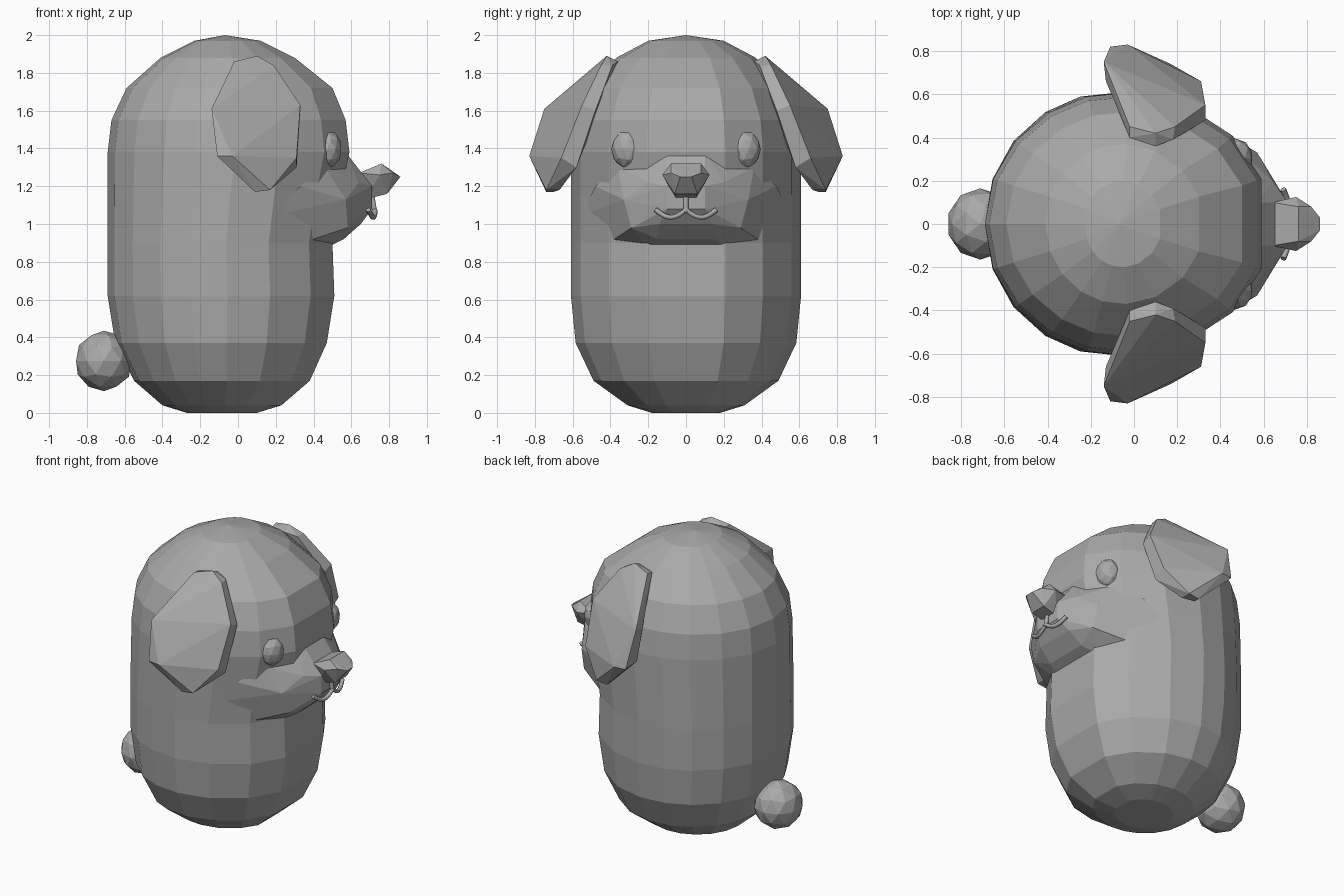
import bpy
import bmesh
from math import sin, cos, pi, radians
from mathutils import Vector

default_cube = bpy.data.objects.get("Cube")
if default_cube:
    bpy.data.objects.remove(default_cube, do_unlink=True)

# Single plain clay colour
GREY = (0.4, 0.4, 0.4, 1.0)
clay = bpy.data.materials.new("plain_grey")
clay.use_nodes = True
clay.diffuse_color = GREY
shader = next(n for n in clay.node_tree.nodes if n.type == 'BSDF_PRINCIPLED')
shader.inputs["Base Color"].default_value = GREY


def finish(name, bm):
    """Turn a bmesh into a flat shaded object."""
    bmesh.ops.recalc_face_normals(bm, faces=bm.faces)
    mesh = bpy.data.meshes.new(name)
    bm.to_mesh(mesh)
    bm.free()
    mesh.materials.append(clay)
    obj = bpy.data.objects.new(name, mesh)
    bpy.context.collection.objects.link(obj)
    return obj


def faceted(name, points, side=1, both=False):
    """Chiselled solid wrapped around a few corner points."""
    bm = bmesh.new()
    for x, y, z in points:
        bm.verts.new((x, y * side, z))
        if both and y:
            bm.verts.new((x, -y * side, z))
    result = bmesh.ops.convex_hull(bm, input=bm.verts)
    loose = {g for g in result["geom_interior"] + result["geom_unused"]
             if isinstance(g, bmesh.types.BMVert)}
    bmesh.ops.delete(bm, geom=list(loose), context='VERTS')
    bmesh.ops.dissolve_limit(bm, angle_limit=radians(4), verts=bm.verts, edges=bm.edges)
    return finish(name, bm)


def ball(name, centre, size):
    """Low-poly ellipsoid."""
    bm = bmesh.new()
    bmesh.ops.create_icosphere(bm, subdivisions=2, radius=1)
    bmesh.ops.scale(bm, vec=size, verts=bm.verts)
    bmesh.ops.translate(bm, vec=centre, verts=bm.verts)
    return finish(name, bm)


def body():
    """Capsule lofted through rings of (height, back x, front x, half width)."""
    rings = [(0, -.27, .1, .18), (.04, -.4, .23, .31), (.17, -.55, .38, .49),
             (.37, -.65, .47, .585), (.62, -.69, .51, .61), (.9, -.69, .5, .61),
             (1.15, -.69, .54, .61), (1.38, -.69, .59, .61), (1.55, -.67, .57, .59),
             (1.72, -.59, .5, .52), (1.88, -.41, .3, .37), (1.97, -.23, .12, .2)]
    half = [20, 42, 66, 87, 105, 122, 141, 160]
    angles = [radians(a) for a in half + [180] + [360 - a for a in reversed(half)]]
    bm = bmesh.new()
    loops = []
    for z, back, front, width in rings:
        mid = (back + front) / 2
        # The front facet is flat, so stretch it out to the wanted front
        loops.append([bm.verts.new((
            mid + cos(a) * ((front - mid) / cos(angles[0]) if cos(a) > 0 else mid - back),
            sin(a) * width, z)) for a in angles])
    count = len(angles)
    for low, high in zip(loops, loops[1:]):
        for i in range(count):
            j = (i + 1) % count
            bm.faces.new((low[i], low[j], high[j], high[i]))
    bm.faces.new(loops[0])
    crown = bm.verts.new((-.07, 0, 2))
    for i in range(count):
        bm.faces.new((loops[-1][i], loops[-1][(i + 1) % count], crown))
    return finish("body", bm)


def tube(name, path, radius):
    """Thin six-sided rod following a path."""
    curve = bpy.data.curves.new(name, 'CURVE')
    curve.dimensions = '3D'
    curve.bevel_depth = radius
    curve.bevel_resolution = 1
    curve.use_fill_caps = True
    line = curve.splines.new('POLY')
    line.points.add(len(path) - 1)
    for point, co in zip(line.points, path):
        point.co = (*co, 1)
    curve.materials.append(clay)
    obj = bpy.data.objects.new(name, curve)
    bpy.context.collection.objects.link(obj)
    return obj


body()

# Muzzle with cheeks and chin
faceted("muzzle", [
    (.16, .56, 1.04), (.34, .41, .9), (.46, .2, .87), (.33, .48, 1.2),
    (.46, .36, 1.3), (.57, .33, 1.13), (.58, .29, .98), (.56, .15, .92),
    (.57, .1, 1.38), (.64, .2, 1.22), (.71, .1, 1.2), (.71, .1, 1.08),
    (.65, .14, 1)], both=True)

# Nose
faceted("nose", [
    (.64, .1, 1.27), (.76, .08, 1.32), (.75, .125, 1.26), (.82, .08, 1.27),
    (.86, .03, 1.25), (.79, .06, 1.16), (.67, .05, 1.13)], both=True)

# Mouth: a short stem with a curl to each side
tube("mouth_stem", [(.71, 0, 1.15), (.725, 0, 1.06)], .014)
for side, label in ((1, "left"), (-1, "right")):
    curl = []
    for step in range(9):
        t = step / 8
        curl.append((.725 - .035 * t * t, side * .16 * t, 1.075 - .04 * sin(pi * t)))
    tube("mouth_curl_" + label, curl, .014)

# Eyes and floppy ears
outer = [(.1, .42, 1.89), (-.02, .45, 1.86), (-.14, .75, 1.61), (-.11, .82, 1.36),
         (-.03, .83, 1.36), (.09, .74, 1.17), (.17, .74, 1.18), (.31, .66, 1.35),
         (.33, .55, 1.63), (.19, .45, 1.84)]
inner = [(.1, .36, 1.86), (.18, .39, 1.84), (.33, .48, 1.6), (.31, .58, 1.3),
         (.17, .67, 1.18), (.09, .7, 1.17), (-.1, .68, 1.36), (-.13, .66, 1.6),
         (-.02, .4, 1.85)]
for side, label in ((1, "left"), (-1, "right")):
    ball("eye_" + label, Vector((.47, side * .305, 1.395)), (.08, .09, .105))
    faceted("ear_" + label, outer + inner, side)

# Round tail
ball("tail", Vector((-.71, 0, .275)), (.155, .165, .16))
